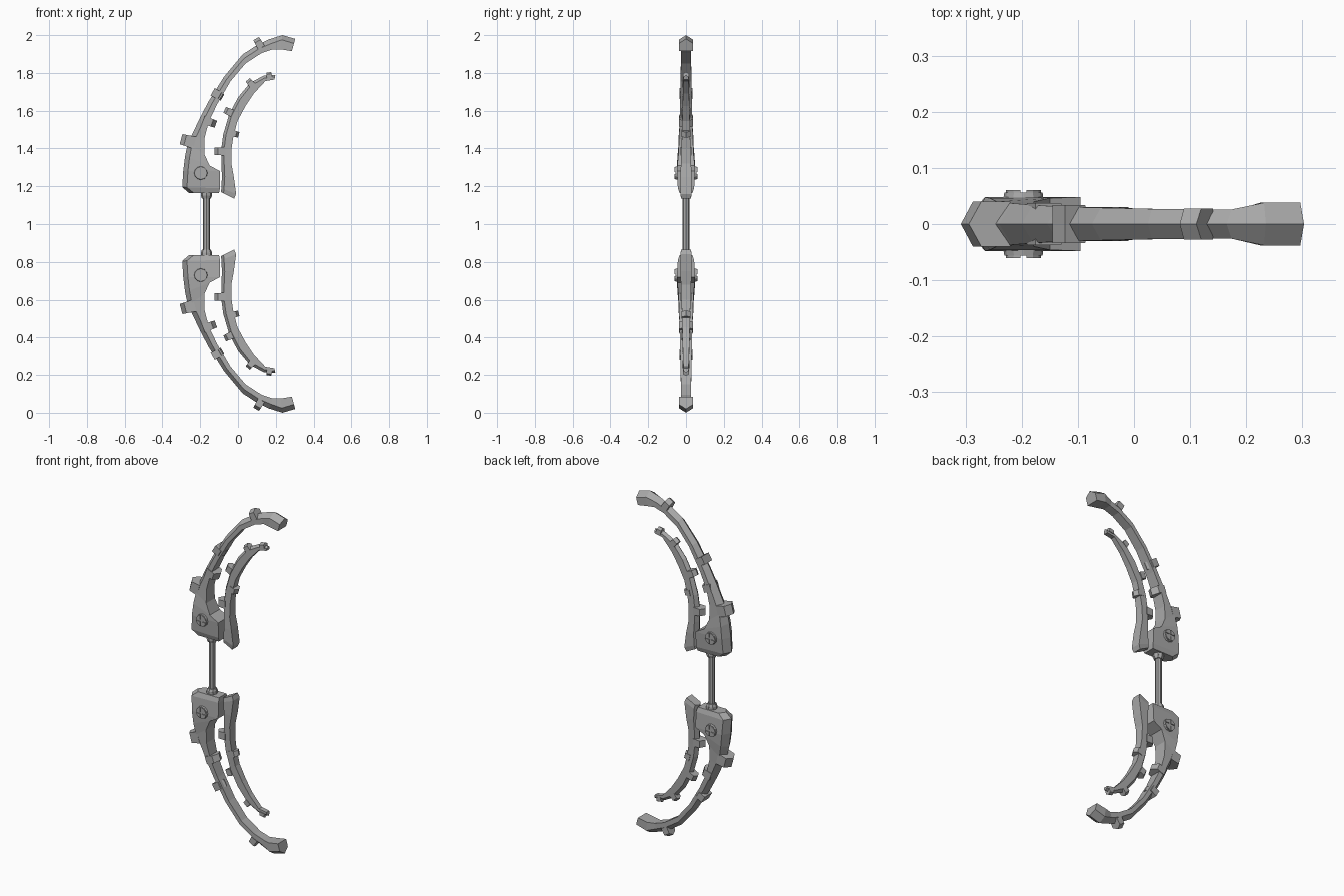
import bpy, bmesh, math
from mathutils import Vector, Matrix

if "Cube" in bpy.data.objects:
    bpy.data.objects.remove(bpy.data.objects["Cube"], do_unlink=True)

grey = bpy.data.materials.new("plain grey metal")
grey.use_nodes = True
colour = (0.4, 0.4, 0.4, 1)
grey.diffuse_color = colour
grey.node_tree.nodes["Principled BSDF"].inputs["Base Color"].default_value = colour


def finish(name, bm, mirror=True):
    """Turn a mesh into an object and mirror it about the grip's middle."""
    bmesh.ops.recalc_face_normals(bm, faces=bm.faces)
    mesh = bpy.data.meshes.new(name)
    bm.to_mesh(mesh)
    bm.free()
    mesh.materials.append(grey)
    obj = bpy.data.objects.new(name, mesh)
    obj.location.z = 1
    bpy.context.collection.objects.link(obj)
    if mirror:
        mod = obj.modifiers.new("mirror", 'MIRROR')
        mod.use_axis = (False, False, True)
    return obj


def loft(name, stations, bevel):
    """Five-sided section: ridge on the outer edge, flat inner edge.
    Each station is outer x, z, inner x, z, half depth."""
    bm = bmesh.new()
    rings = []
    for ox, oz, ix, iz, w in stations:
        o, i = Vector((ox, 0, oz - 1)), Vector((ix, 0, iz - 1))
        side = o + (i - o).normalized() * min(bevel, (i - o).length * 0.45)
        y = Vector((0, w, 0))
        rings.append([bm.verts.new(p) for p in (o, side - y, i - y, i + y, side + y)])
    for a, b in zip(rings, rings[1:]):
        for k in range(5):
            n = (k + 1) % 5
            bm.faces.new((a[k], a[n], b[n], b[k]))
    bm.faces.new(rings[0])
    bm.faces.new(rings[-1])
    return finish(name, bm)


def clip(name, x, z, angle, length, height, depth):
    """Small ridged lug; angle is the direction its ridge points, in degrees."""
    a = math.radians(angle)
    out = Vector((math.cos(a), math.sin(a)))
    along = Vector((-out.y, out.x)) * length / 2
    c = Vector((x, z))
    rows = []
    for s, h in ((-1, 0.5), (1, 0.5)):
        o = c + out * height * h + along * s * 0.85
        i = c - out * height * h + along * s
        rows.append((o.x, o.y, i.x, i.y, depth))
    loft(name, rows, height * 0.3)


def cylinder(bm, radius, depth, sides, matrix, taper=1):
    bmesh.ops.create_cone(bm, cap_ends=True, segments=sides, radius1=radius,
                          radius2=radius * taper, depth=depth, matrix=matrix)


# Main limb with its wide base block and flared tip
loft("outer_limb", [
    (-0.26, 1.165, -0.10, 1.165, 0.034),
    (-0.295, 1.195, -0.095, 1.19, 0.043),
    (-0.29, 1.28, -0.095, 1.28, 0.048),
    (-0.28, 1.36, -0.15, 1.31, 0.046),
    (-0.265, 1.43, -0.178, 1.37, 0.04),
    (-0.24, 1.48, -0.178, 1.45, 0.037),
    (-0.20, 1.565, -0.155, 1.54, 0.034),
    (-0.155, 1.65, -0.11, 1.635, 0.031),
    (-0.075, 1.778, -0.04, 1.755, 0.029),
    (0.025, 1.898, 0.04, 1.85, 0.027),
    (0.105, 1.95, 0.125, 1.905, 0.026),
    (0.165, 1.978, 0.185, 1.925, 0.026),
    (0.235, 2.0, 0.225, 1.925, 0.038),
    (0.303, 1.98, 0.285, 1.915, 0.038)], 0.025)

# Slim second limb
loft("inner_limb", [
    (-0.09, 1.17, -0.02, 1.135, 0.025),
    (-0.088, 1.19, -0.01, 1.16, 0.03),
    (-0.085, 1.25, -0.022, 1.25, 0.03),
    (-0.088, 1.32, -0.035, 1.32, 0.027),
    (-0.088, 1.40, -0.034, 1.40, 0.024),
    (-0.078, 1.475, -0.025, 1.46, 0.022),
    (-0.047, 1.58, -0.003, 1.545, 0.02),
    (0.00, 1.67, 0.04, 1.625, 0.018),
    (0.065, 1.748, 0.085, 1.692, 0.016),
    (0.135, 1.785, 0.145, 1.757, 0.014),
    (0.198, 1.79, 0.193, 1.765, 0.013)], 0.015)

# Lugs on both limbs
clip("outer_back_lug", -0.265, 1.44, 165, 0.065, 0.075, 0.04)
clip("outer_tip_lug", 0.11, 1.958, 120, 0.04, 0.055, 0.028)
clip("outer_lower_lug", -0.15, 1.54, -20, 0.045, 0.07, 0.037)
clip("outer_upper_lug", -0.108, 1.685, -30, 0.045, 0.06, 0.034)
clip("inner_lower_lug", -0.095, 1.385, 180, 0.045, 0.06, 0.028)
clip("inner_middle_lug", -0.05, 1.595, 155, 0.04, 0.045, 0.023)
clip("inner_upper_lug", 0.065, 1.748, 130, 0.035, 0.04, 0.019)
clip("inner_front_lug", -0.018, 1.478, -15, 0.035, 0.045, 0.025)
clip("inner_tip_lug", 0.165, 1.788, 100, 0.03, 0.03, 0.017)

# Bolt heads with a cross slot
for side, label in ((-1, "front"), (1, "back")):
    bm = bmesh.new()
    turn = Matrix.Rotation(-side * math.pi / 2, 4, 'X')
    centre = Matrix.Translation((-0.197, side * 0.047, 0.27))
    cylinder(bm, 0.037, 0.018, 12, centre @ turn, 0.92)
    for q in range(4):
        spread = [math.pi / 2 * q + math.radians(d) for d in (10, 33, 57, 80)]
        rim = [(0.032 * math.cos(t), 0.032 * math.sin(t)) for t in spread]
        mid = math.pi / 2 * (q + 0.5)
        rim.append((0.008 * math.cos(mid), 0.008 * math.sin(mid)))
        low, high = [[bm.verts.new((x - 0.197, side * y, z + 0.27)) for x, z in rim]
                     for y in (0.054, 0.061)]
        bm.faces.new(low)
        bm.faces.new(high)
        for k in range(5):
            n = (k + 1) % 5
            bm.faces.new((low[k], low[n], high[n], high[k]))
    finish(label + "_bolt", bm)

# Grip rod and its end collars
bm = bmesh.new()
cylinder(bm, 0.018, 0.32, 8, Matrix.Translation((-0.167, 0, 0)))
finish("grip_rod", bm, mirror=False)
bm = bmesh.new()
cylinder(bm, 0.024, 0.016, 8, Matrix.Translation((-0.167, 0, 0.144)), 1.25)
cylinder(bm, 0.03, 0.02, 8, Matrix.Translation((-0.167, 0, 0.16)))
finish("grip_collar", bm)
